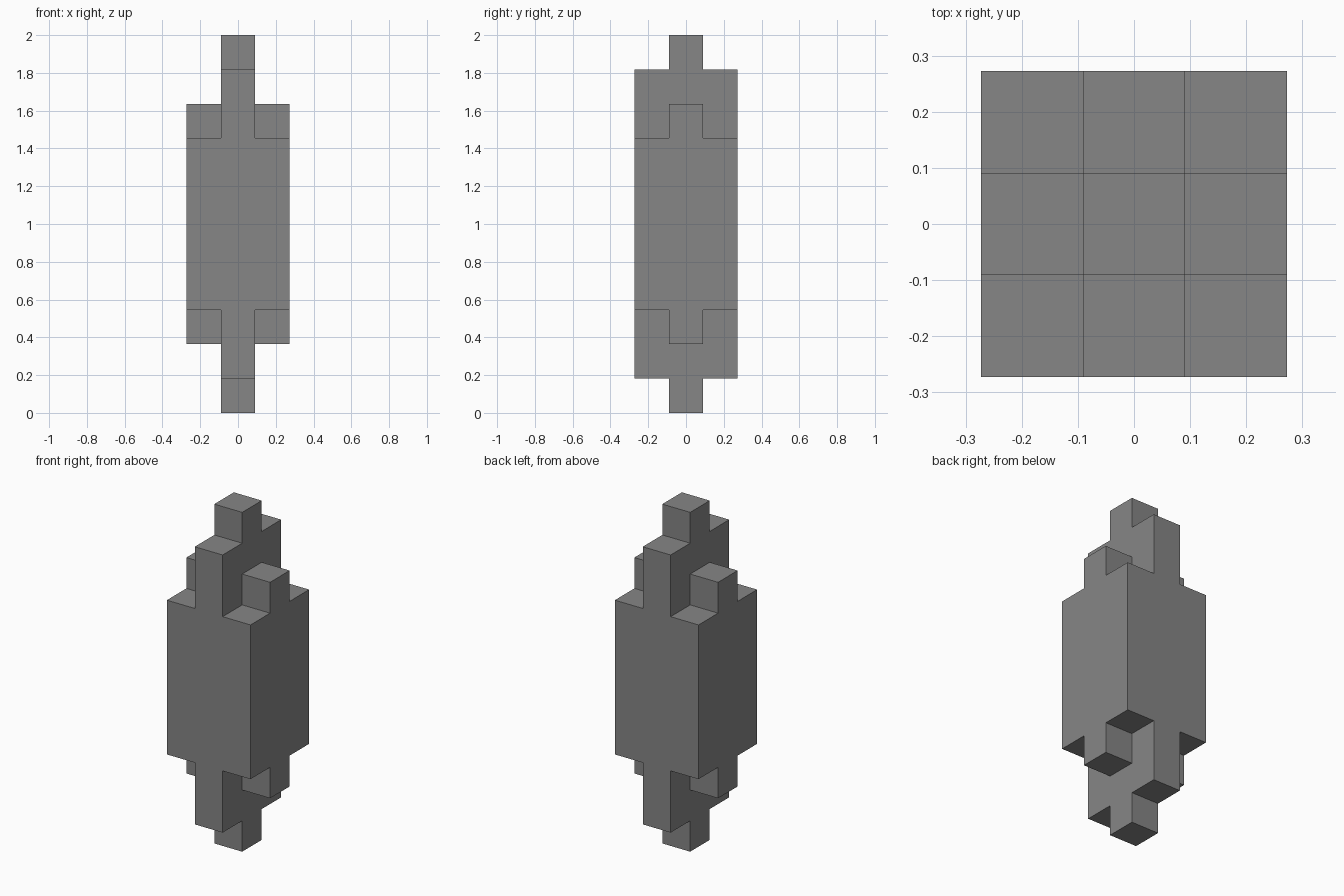
import bpy, bmesh
from mathutils import Vector

default = bpy.data.objects.get("Cube")
if default:
    bpy.data.objects.remove(default, do_unlink=True)

UNIT = 2 / 11   # one block edge; the tower is eleven blocks tall

grey = bpy.data.materials.new("plain grey")
grey.use_nodes = True
color = (0.24, 0.24, 0.24, 1)
grey.diffuse_color = color
grey.node_tree.nodes["Principled BSDF"].inputs["Base Color"].default_value = color

# Block columns: each step away from the core trims both ends,
# one block along y, two blocks along x
blocks = set()
for x in (-1, 0, 1):
    for y in (-1, 0, 1):
        trim = 2 * abs(x) + abs(y)
        blocks |= {(x, y, z) for z in range(trim, 11 - trim)}

# Outer skin: a square wherever a block has no neighbour
bm = bmesh.new()
for block in blocks:
    center = Vector(block) + Vector((0, 0, 0.5))
    for axis in range(3):
        for sign in (-1, 1):
            normal = Vector((0, 0, 0))
            normal[axis] = sign
            if tuple(int(c) for c in Vector(block) + normal) in blocks:
                continue
            u = Vector((normal.y, normal.z, normal.x))
            v = normal.cross(u)
            corners = [center + (normal + a * u + b * v) / 2
                       for a, b in ((-1, -1), (1, -1), (1, 1), (-1, 1))]
            bm.faces.new([bm.verts.new(c * UNIT) for c in corners])

# Weld the squares and merge flat areas into clean faces
bmesh.ops.remove_doubles(bm, verts=bm.verts, dist=0.001)
bmesh.ops.dissolve_limit(bm, angle_limit=0.01, verts=bm.verts, edges=bm.edges)
bmesh.ops.recalc_face_normals(bm, faces=bm.faces)

mesh = bpy.data.meshes.new("stepped_block_tower")
bm.to_mesh(mesh)
bm.free()
mesh.materials.append(grey)
tower = bpy.data.objects.new("stepped_block_tower", mesh)
bpy.context.collection.objects.link(tower)
